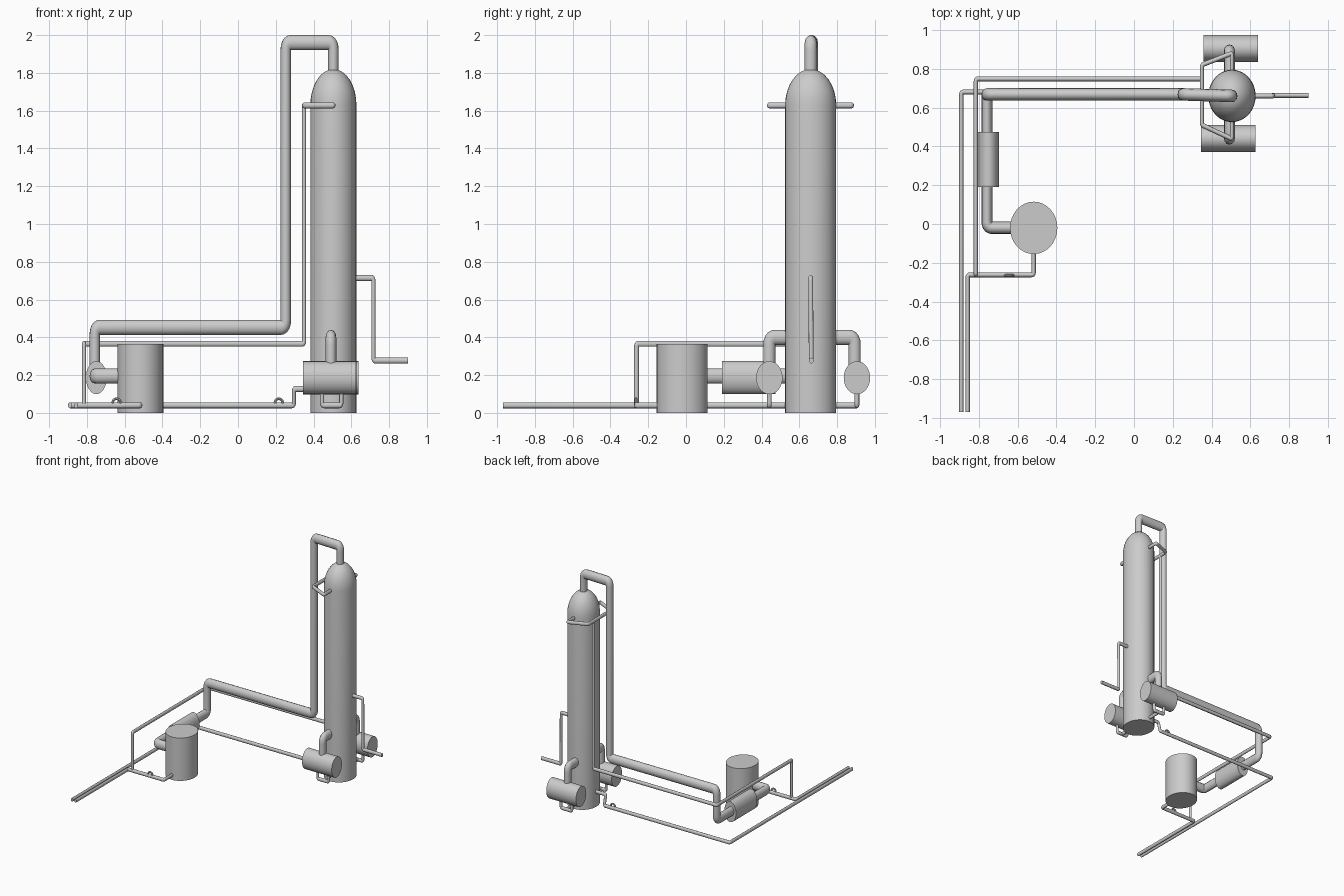
import bpy, bmesh, math
from mathutils import Vector, Matrix

if "Cube" in bpy.data.objects:
    bpy.data.objects.remove(bpy.data.objects["Cube"])

S = Vector((0.88, 1.0, 1.25))   # the plant's stretch per axis


def finish(ob):
    bpy.ops.object.select_all(action='DESELECT')
    bpy.context.view_layer.objects.active = ob
    ob.select_set(True)
    if ob.type == 'CURVE':
        bpy.ops.object.convert(target='MESH')
        ob = bpy.context.object
    bpy.ops.object.shade_smooth_by_angle(angle=math.radians(35))
    return ob


def pipe(name, pts, r):
    """Round pipe along pts with short elbows at the corners."""
    p = [Vector((a[0] / S.x, a[1] / S.y, a[2] / S.z)) for a in pts]
    path = [p[0]]
    for a, b, c in zip(p, p[1:], p[2:]):
        s = b + (a - b).normalized() * r
        e = b + (c - b).normalized() * r
        for i in range(6):
            t = i / 5
            path.append(s * (1 - t) ** 2 + b * 2 * t * (1 - t) + e * t * t)
    path.append(p[-1])
    cu = bpy.data.curves.new(name, 'CURVE')
    cu.dimensions = '3D'
    cu.bevel_depth = r
    cu.bevel_resolution = 4
    cu.use_fill_caps = True
    sp = cu.splines.new('POLY')
    sp.points.add(len(path) - 1)
    for q, v in zip(sp.points, path):
        q.co = (*v, 1)
    ob = bpy.data.objects.new(name, cu)
    ob.scale = S
    bpy.context.collection.objects.link(ob)
    return finish(ob)


def drum(name, centre, size, axis):
    """Cylinder with full extents `size`, lying along `axis`."""
    bm = bmesh.new()
    rot = {'X': Matrix.Rotation(math.pi / 2, 4, 'Y'),
           'Y': Matrix.Rotation(math.pi / 2, 4, 'X'), 'Z': Matrix()}[axis]
    bmesh.ops.create_cone(bm, cap_ends=True, segments=32, radius1=0.5,
                          radius2=0.5, depth=1, matrix=rot)
    bmesh.ops.scale(bm, vec=size, verts=bm.verts)
    bmesh.ops.translate(bm, vec=centre, verts=bm.verts)
    me = bpy.data.meshes.new(name)
    bm.to_mesh(me)
    bm.free()
    ob = bpy.data.objects.new(name, me)
    bpy.context.collection.objects.link(ob)
    return finish(ob)


def column(name, x, y, rx, ry, straight, top, n=32, rings=8):
    """Domed tower: lathed profile."""
    bm = bmesh.new()
    prof = [(1, 0)] + [(math.cos(a), straight + (top - straight) * math.sin(a))
                       for a in (i * math.pi / 2 / rings for i in range(rings))]
    loops = [[bm.verts.new((x + rx * r * math.cos(2 * math.pi * k / n),
                            y + ry * r * math.sin(2 * math.pi * k / n), z))
              for k in range(n)] for r, z in prof]
    bm.faces.new(loops[0][::-1])
    tip = bm.verts.new((x, y, top))
    for k in range(n):
        j = (k + 1) % n
        for a, b in zip(loops, loops[1:]):
            bm.faces.new((a[k], a[j], b[j], b[k]))
        bm.faces.new((loops[-1][k], loops[-1][j], tip))
    me = bpy.data.meshes.new(name)
    bm.to_mesh(me)
    bm.free()
    ob = bpy.data.objects.new(name, me)
    bpy.context.collection.objects.link(ob)
    return finish(ob)


BIG, THIN = 0.032, 0.0125
CX, CY = 0.505, 0.66

# Vessels
column("column", CX, CY, 0.122, 0.135, 1.63, 1.82)
drum("receiver_tank", (-0.517, -0.02, 0.183), (0.244, 0.27, 0.366), 'Z')
drum("condenser", (-0.75, 0.332, 0.187), (0.11, 0.285, 0.175), 'Y')

# Overhead vapour line
pipe("overhead_pipe", [(CX, CY, 1.78), (CX, CY, 1.96), (0.253, CY + .008, 1.96),
     (0.253, CY + .008, 0.453), (-0.758, CY + .008, 0.453), (-0.758, CY + .008, 0.195),
     (-0.758, -0.02, 0.195), (-0.6, -0.02, 0.195)], BIG)

# Two reboilers with their vapour returns and bottom piping
for side, x, y in (("front", 0.485, 0.441), ("back", 0.498, 0.905)):
    drum(side + "_reboiler", (x, y, 0.186), (0.28, 0.14, 0.175), 'X')
    yp = y if y < CY else y - 0.012
    pipe(side + "_vapour_return", [(0.492, yp, 0.2), (0.492, yp, 0.4), (0.492, CY, 0.4)], BIG)
    pipe(side + "_drain_loop", [(0.445, y, 0.14), (0.445, y, 0.04),
         (0.547, y, 0.04), (0.547, y, 0.14)], THIN)
    pipe(side + "_drain_link", [(0.497, y, 0.04), (0.497, CY, 0.04)], THIN)

# Feed line
pipe("feed_pipe", [(0.58, CY, 0.714), (0.717, CY, 0.714), (0.717, CY + .003, 0.277),
     (0.9, CY + .003, 0.277)], THIN)

# Reflux fork and line
pipe("reflux_fork", [(CX, CY, 1.628), (CX, 0.88, 1.628), (0.35, 0.82, 1.628),
     (0.35, 0.51, 1.628), (CX, 0.438, 1.628), (CX, CY, 1.628)], THIN)
pipe("reflux_pipe", [(0.35, 0.748, 1.628), (0.35, 0.748, 0.366), (-0.815, 0.748, 0.366),
     (-0.815, -0.262, 0.366), (-0.815, -0.262, 0.04)], THIN)

# Product lines running to the front
pipe("distillate_pipe", [(-0.517, -0.1, 0.04), (-0.517, -0.262, 0.04),
     (-0.857, -0.262, 0.04), (-0.857, -0.97, 0.04)], THIN)
pipe("bottoms_pipe", [(0.42, CY, 0.127), (0.296, CY, 0.127), (0.296, 0.68, 0.04),
     (-0.89, 0.68, 0.04), (-0.89, -0.97, 0.04)], THIN)

# Pump rings on the product lines
for name, loc in (("distillate_pump", (-0.643, -0.265, 0.055)),
                  ("bottoms_pump", (0.216, 0.677, 0.055))):
    bpy.ops.mesh.primitive_torus_add(location=loc, rotation=(math.pi / 2, 0, 0),
                                     major_radius=0.02, minor_radius=0.007,
                                     major_segments=20, minor_segments=8)
    bpy.context.object.name = name
    finish(bpy.context.object)
